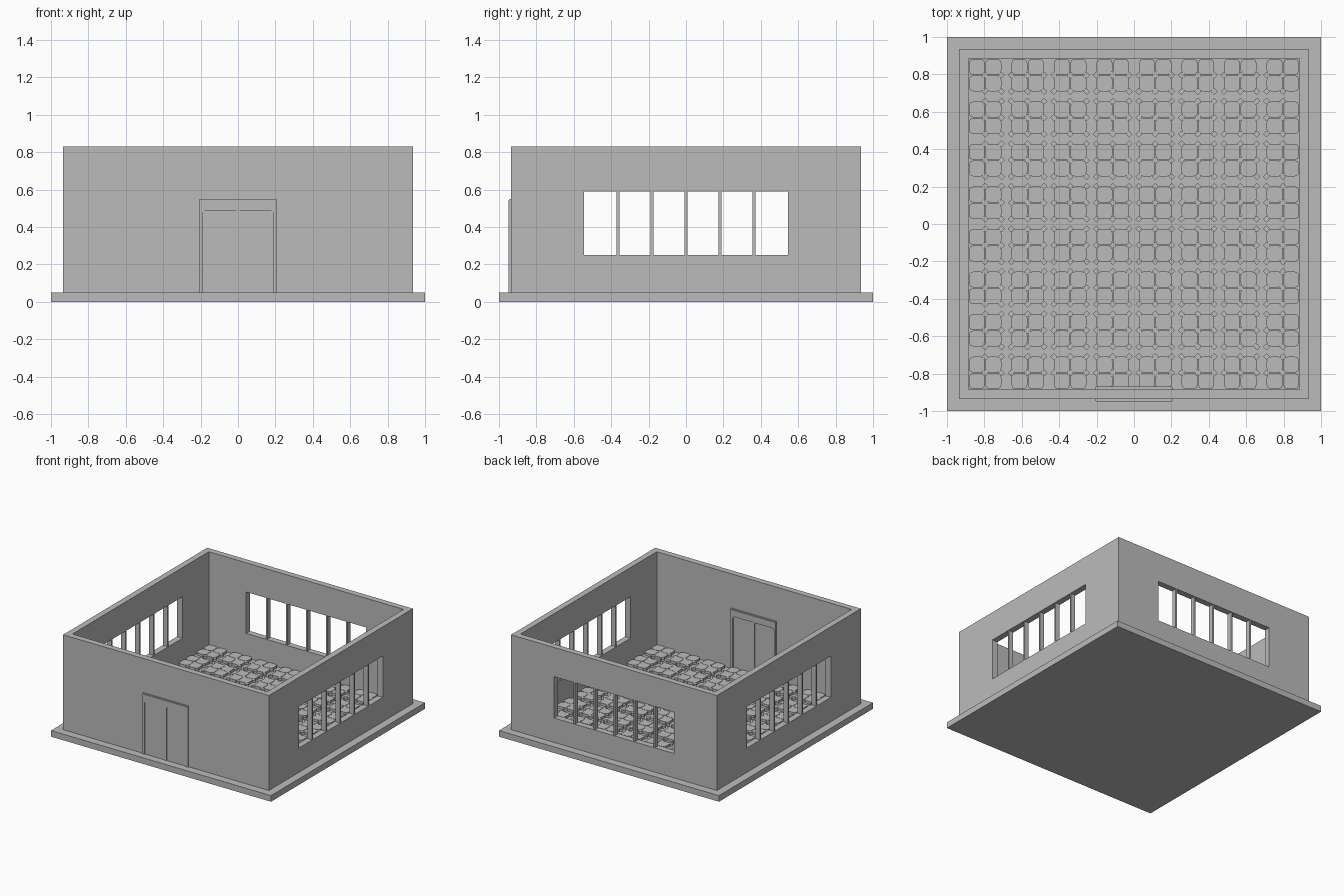
import bpy, bmesh, math
from mathutils import Matrix

if "Cube" in bpy.data.objects:
    bpy.data.objects.remove(bpy.data.objects["Cube"], do_unlink=True)

grey = bpy.data.materials.new("plain_grey")
grey.use_nodes = True
grey.diffuse_color = (0.5, 0.5, 0.5, 1)
grey.node_tree.nodes["Principled BSDF"].inputs["Base Color"].default_value = (0.5, 0.5, 0.5, 1)

BASE, TOP = 0.05, 0.83
OUT, INN = 0.935, 0.885
WIN, SILL, HEAD = 0.545, 0.25, 0.59


def finish(name, bm):
    bmesh.ops.recalc_face_normals(bm, faces=bm.faces)
    mesh = bpy.data.meshes.new(name)
    bm.to_mesh(mesh)
    bm.free()
    mesh.materials.append(grey)
    obj = bpy.data.objects.new(name, mesh)
    bpy.context.collection.objects.link(obj)
    return obj


def add_box(bm, x0, x1, y0, y1, z0, z1):
    verts = bmesh.ops.create_cube(bm, size=1)["verts"]
    for v in verts:
        v.co.x = x1 if v.co.x > 0 else x0
        v.co.y = y1 if v.co.y > 0 else y0
        v.co.z = z1 if v.co.z > 0 else z0
    return verts


def box(name, *bounds):
    bm = bmesh.new()
    add_box(bm, *bounds)
    return finish(name, bm)


def add_prism(bm, points, axis_vec):
    """Extrude a closed outline along a vector."""
    face = bm.faces.new([bm.verts.new(p) for p in points])
    geom = bmesh.ops.extrude_face_region(bm, geom=[face])["geom"]
    bmesh.ops.translate(bm, vec=axis_vec,
                        verts=[g for g in geom if isinstance(g, bmesh.types.BMVert)])


def cut(target, cutter):
    mod = target.modifiers.new("cut", "BOOLEAN")
    mod.operation = "DIFFERENCE"
    mod.solver = "EXACT"
    mod.object = cutter
    cutter.hide_render = True
    bpy.context.view_layer.objects.active = target
    bpy.ops.object.modifier_apply(modifier=mod.name)
    bpy.data.objects.remove(cutter, do_unlink=True)


# Base slab
box("base_slab", -1, 1, -1, 1, 0, BASE)

# Open-topped walls with window openings left, right and back
walls = box("walls", -OUT, OUT, -OUT, OUT, BASE, TOP)
cut(walls, box("room_cutter", -INN, INN, -INN, INN, BASE - 0.1, TOP + 0.1))
cut(walls, box("side_cutter", -1.2, 1.2, -WIN, WIN, SILL, HEAD))
cut(walls, box("back_cutter", -WIN, WIN, 0.5, 1.2, SILL, HEAD))

# Window mullions: five upright bars per opening
for name, angle in (("back", 0), ("left", -90), ("right", 90)):
    bm = bmesh.new()
    for i in range(-2, 3):
        x = i * WIN / 3
        add_box(bm, x - 0.007, x + 0.007, INN + 0.005, OUT - 0.005, SILL, HEAD)
    bmesh.ops.rotate(bm, verts=bm.verts, cent=(0, 0, 0),
                     matrix=Matrix.Rotation(math.radians(angle), 3, "Z"))
    finish(name + "_window_mullions", bm)

# Door frame: an arch outline with chamfered inner corners, through the wall
FRONT, REAR = -0.945, -0.872
half = [(0.205, BASE), (0.205, 0.55), (-0.205, 0.55), (-0.205, BASE)]
inner = [(-0.19, BASE), (-0.19, 0.475), (-0.175, 0.49),
         (0.175, 0.49), (0.19, 0.475), (0.19, BASE)]
bm = bmesh.new()
add_prism(bm, [(x, FRONT, z) for x, z in half + inner], (0, REAR - FRONT, 0))
finish("door_frame", bm)

# Raised trim lines around the frame, and the centre strip between the leaves
bm = bmesh.new()
for s in (-1, 1):
    add_box(bm, s * 0.2 - 0.004, s * 0.2 + 0.004, FRONT - 0.004, REAR + 0.004, BASE, 0.545)
add_box(bm, -0.2, 0.2, FRONT - 0.004, REAR + 0.004, 0.538, 0.545)
finish("door_trim", bm)
box("door_centre_strip", -0.009, 0.009, FRONT + 0.003, REAR - 0.003, BASE, 0.49)
for side, s in (("left", 1), ("right", -1)):
    a, b = sorted((s * 0.012, s * 0.188))
    box(side + "_door_leaf", a, b, -0.938, -0.882, BASE, 0.487)

# Floor tiles: blocks of four rounded tiles with small diamonds at the corners
PAIR, TILE, H = 0.2275, 0.088, 0.02
bm = bmesh.new()
for i in range(8):
    for j in range(8):
        cx, cy = (i - 3.5) * PAIR, (j - 3.5) * PAIR
        for sx in (-1, 1):
            for sy in (-1, 1):
                tx, ty = cx + sx * TILE / 2, cy + sy * TILE / 2
                r, pts = 0.022, []
                for q in range(4):
                    for k in range(3):
                        a = math.radians(q * 90 + k * 45)
                        ox = (1 if q in (0, 3) else -1) * (0.0425 - r)
                        oy = (1 if q < 2 else -1) * (0.0425 - r)
                        pts.append((tx + ox + r * math.cos(a), ty + oy + r * math.sin(a), BASE))
                add_prism(bm, pts, (0, 0, H))
        for u in (-1, 0, 1):
            for v in (-1, 0, 1):
                dx, dy, d = cx + u * TILE, cy + v * TILE, 0.018
                if max(abs(dx), abs(dy)) < INN - d:
                    add_prism(bm, [(dx + d, dy, BASE), (dx, dy + d, BASE),
                                   (dx - d, dy, BASE), (dx, dy - d, BASE)], (0, 0, H - 0.002))
finish("floor_tiles", bm)
